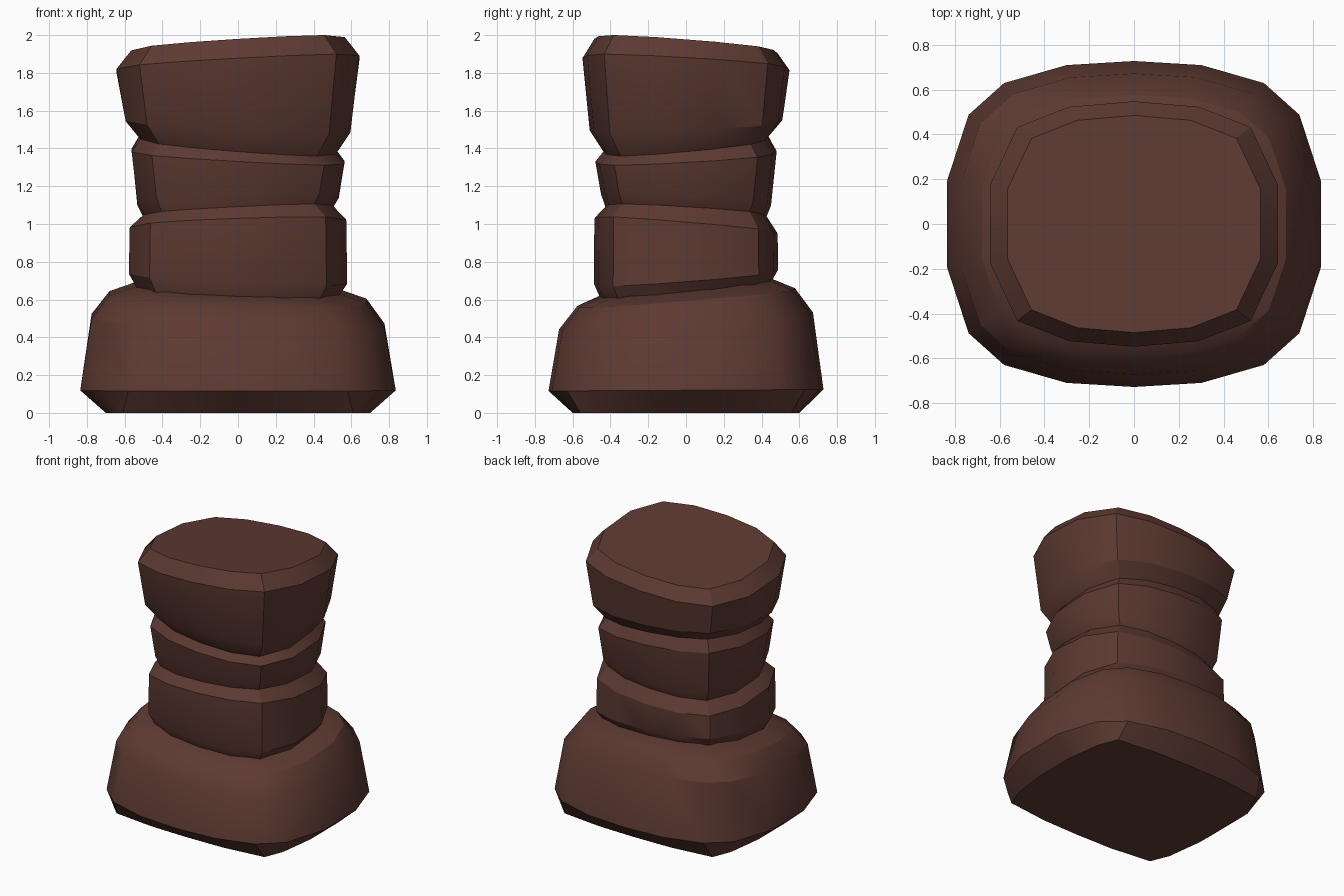
import bpy, bmesh, math

if "Cube" in bpy.data.objects:
    bpy.data.objects.remove(bpy.data.objects["Cube"])

brown = bpy.data.materials.new("dark brown")
brown.diffuse_color = (0.11, 0.042, 0.032, 1)
brown.use_nodes = True
brown.node_tree.nodes["Principled BSDF"].inputs["Base Color"].default_value = brown.diffuse_color

# Quarter outlines of the rounded-square cross-sections, from +y round to +x
SQUARE = [(0, 1), (.42, .99), (.87, .93), (.95, .70), (1, .25)]
ROUND = [(0, 1), (.36, .975), (.695, .865), (.885, .67), (1, .265)]
COLUMN = [(0, 1), (.45, .955), (.81, .79), (1, .32)]


def outline(quarter):
    """Mirror a quarter outline into a full closed loop."""
    half = quarter + [(x, -y) for x, y in reversed(quarter)]
    return half + [(-x, y) for x, y in reversed(half[1:-1])]


def loft(name, rings):
    """Skin tilted rings: (quarter, half width, half depth, z, x tilt, y tilt)."""
    bm = bmesh.new()
    loops = []
    for quarter, a, b, z, kx, ky in rings:
        loops.append([bm.verts.new((a * u, b * v, z + kx * u + ky * v))
                      for u, v in outline(quarter)])
    for lo, hi in zip(loops, loops[1:]):
        n = len(lo)
        for i in range(n):
            j = (i + 1) % n
            bm.faces.new((lo[i], lo[j], hi[j], hi[i]))
    bm.faces.new(loops[0])
    bm.faces.new(loops[-1])
    bmesh.ops.recalc_face_normals(bm, faces=bm.faces[:])
    mesh = bpy.data.meshes.new(name)
    bm.to_mesh(mesh)
    bm.free()
    mesh.materials.append(brown)
    ob = bpy.data.objects.new(name, mesh)
    bpy.context.collection.objects.link(ob)
    bpy.ops.object.select_all(action='DESELECT')
    ob.select_set(True)
    bpy.context.view_layer.objects.active = ob
    bpy.ops.object.shade_smooth_by_angle(angle=math.radians(30))
    return ob


# Broad foot with bevelled underside and sloping shoulder
loft("foot", [
    (SQUARE, .70, .60, 0, 0, 0),
    (ROUND, .835, .728, .12, 0, .004),
    (ROUND, .775, .672, .487, -.025, .045),
    (ROUND, .68, .577, .612, -.02, .048),
    (ROUND, .53, .45, .665, -.02, .045),
])

# Stack of three tilted blocks separated by grooves
loft("stacked_column", [(COLUMN, *r) for r in [
    (.535, .455, .655, -.02, .045),
    (.578, .488, .722, -.027, .037),
    (.573, .485, .99, .02, -.04),
    (.50, .427, 1.066, .025, -.026),
    (.533, .45, 1.128, .018, -.03),
    (.563, .48, 1.358, -.032, .027),
    (.518, .437, 1.423, -.04, .04),
    (.595, .51, 1.523, -.03, .027),
    (.643, .548, 1.846, .035, -.032),
    (.565, .485, 1.942, .035, -.038),
]])
